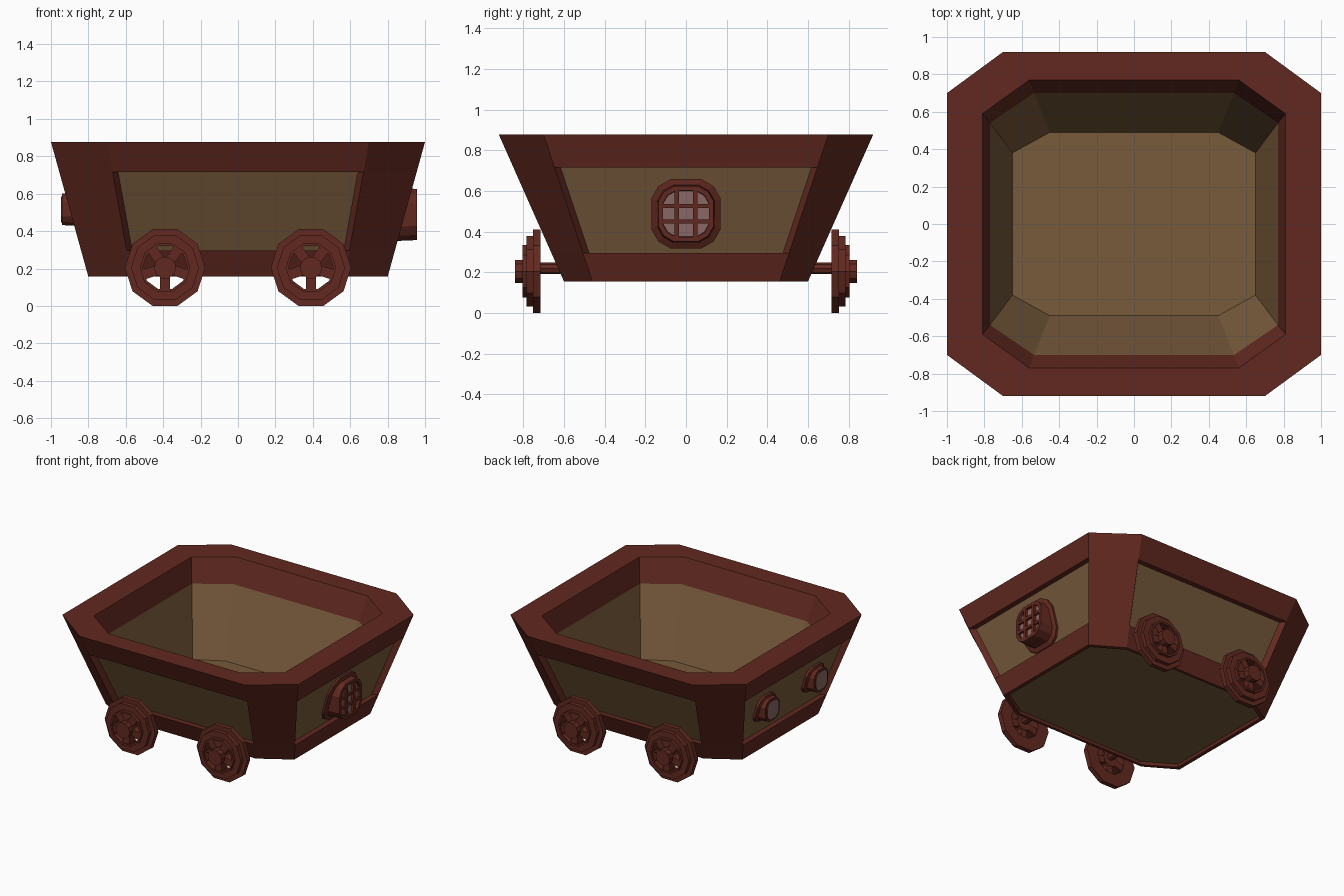
import bpy, bmesh
from math import sin, cos, pi
from mathutils import Vector, Matrix

if "Cube" in bpy.data.objects:
    bpy.data.objects.remove(bpy.data.objects["Cube"])


def material(name, color):
    m = bpy.data.materials.new(name)
    m.use_nodes = True
    m.diffuse_color = (*color, 1)
    m.node_tree.nodes["Principled BSDF"].inputs["Base Color"].default_value = (*color, 1)
    return m


RED = material("red brown frame", (0.122, 0.022, 0.014))
TAN = material("tan boards", (0.184, 0.103, 0.044))
GLASS = material("dusty glass", (0.25, 0.14, 0.125))


def finish(bm, name, mats):
    bmesh.ops.recalc_face_normals(bm, faces=bm.faces)
    mesh = bpy.data.meshes.new(name)
    bm.to_mesh(mesh)
    bm.free()
    for m in mats:
        mesh.materials.append(m)
    ob = bpy.data.objects.new(name, mesh)
    bpy.context.collection.objects.link(ob)
    return ob


def bridge(bm, a, b, mat=0):
    n = len(a)
    for i in range(n):
        j = (i + 1) % n
        bm.faces.new((a[i], a[j], b[j], b[i])).material_index = mat


def box(bm, center, size, turn=None):
    m = Matrix.Translation(center) @ Matrix.Diagonal((*size, 1))
    bmesh.ops.create_cube(bm, size=1, matrix=turn @ m if turn else m)


# Cart body: chamfered rectangular rings, each (half x, half y, corner x, corner y, z)
def octagon(bm, hx, hy, cx, cy, z):
    quarter = [(cx, -hy), (hx, -cy), (hx, cy), (cx, hy)]
    pts = quarter + [(-x, -y) for x, y in quarter]
    return [bm.verts.new((x, y, z)) for x, y in pts]


BOTTOM = Vector((0.80, 0.60, 0.57, 0.46))
TOP = Vector((1.00, 0.92, 0.70, 0.70))
Z0, Z1 = 0.156, 0.877


def outer(bm, z):
    return octagon(bm, *BOTTOM.lerp(TOP, (z - Z0) / (Z1 - Z0)), z)


bm = bmesh.new()
base = octagon(bm, *(BOTTOM * 0.965), Z0)
base_in = octagon(bm, *(BOTTOM * 0.955), Z0 + 0.02)
sill, low, high, top = [outer(bm, z) for z in (Z0, 0.296, 0.716, Z1)]
rim = octagon(bm, 0.81, 0.77, 0.56, 0.59, Z1)
band = octagon(bm, 0.77, 0.70, 0.535, 0.54, 0.703)
floor = octagon(bm, 0.65, 0.49, 0.45, 0.38, 0.215)
bm.faces.new(base_in[::-1]).material_index = 1
for a, b in ((base_in, base), (base, sill), (sill, low), (high, top), (top, rim), (rim, band)):
    bridge(bm, a, b)
bridge(bm, band, floor, 1)
bm.faces.new(floor).material_index = 1

# Corner posts and recessed side boards between them
for i in range(8):
    j = (i + 1) % 8
    quad = [low[i], low[j], high[j], high[i]]
    if i % 2 == 0:
        bm.faces.new(quad)
        continue
    dx, dy = (0.04, 0.03) if i % 4 == 1 else (0.03, 0.04)
    inner = []
    for v in quad:
        x, y, z = v.co
        inner.append(bm.verts.new((x - dx * (1 if x > 0 else -1), y - dy * (1 if y > 0 else -1), z)))
    bridge(bm, quad, inner)
    bm.faces.new(inner).material_index = 1
finish(bm, "cart_body", [RED, TAN])


# Lamps: rounded square housings following the wall slope at their base
def lamp(name, side, y, z, r, root, face, glass, grille=False):
    bm = bmesh.new()
    outline = []
    for q in range(4):
        for p in ((1, -0.45), (1, 0.45), (0.8, 0.8)):
            c, s = round(cos(q * pi / 2)), round(sin(q * pi / 2))
            outline.append((p[0] * c - p[1] * s, p[0] * s + p[1] * c))

    def ring(scale, x, slope=0.278):
        return [bm.verts.new((side * (x + slope * v * scale * r), y + u * scale * r, z + v * scale * r))
                for u, v in outline]

    rings = [ring(1, root - 0.08), ring(1, root), ring(0.83, root + 0.01),
             ring(0.8, face, 0), ring(0.67, face, 0), ring(0.66, glass, 0)]
    for a, b in zip(rings, rings[1:]):
        bridge(bm, a, b)
    bm.faces.new(rings[-1]).material_index = 1
    if grille:
        for o in (-0.045, 0.045):
            center_x = side * (face - 0.01)
            box(bm, (center_x, y + o, z), (0.02, 0.021, 1.36 * r))
            box(bm, (center_x, y, z + o * 0.85), (0.018, 1.36 * r, 0.021))
    finish(bm, name, [RED, GLASS])


lamp("barred_lamp", 1, 0, 0.488, 0.17, 0.868, 0.957, 0.938, True)
lamp("small_lamp_back", -1, 0.295, 0.516, 0.105, 0.88, 0.94, 0.947)
lamp("small_lamp_front", -1, -0.295, 0.516, 0.105, 0.88, 0.94, 0.947)

# Wheels: stepped ten-sided rim, five spokes and a hub
RIM = [(0.12, 0.715), (0.215, 0.715), (0.215, 0.752), (0.182, 0.752),
       (0.182, 0.783), (0.135, 0.783), (0.135, 0.805), (0.12, 0.805)]
HUB = [(0.06, 0.72), (0.06, 0.84)]
WHEEL_X, WHEEL_Z = 0.39, 0.205


def wheel(name, x, side):
    bm = bmesh.new()

    def ring(r, y):
        return [bm.verts.new((r * sin(pi / 10 + k * pi / 5), y, r * cos(pi / 10 + k * pi / 5)))
                for k in range(10)]

    rings = [ring(*p) for p in RIM]
    for a, b in zip(rings, rings[1:] + rings[:1]):
        bridge(bm, a, b)
    ends = [ring(*p) for p in HUB]
    bridge(bm, *ends)
    for e in ends:
        bm.faces.new(e)
    for k in range(5):
        box(bm, (0, 0.76, -0.088), (0.054, 0.075, 0.08), Matrix.Rotation(k * 2 * pi / 5, 4, "Y"))
    for v in bm.verts:
        v.co = (v.co.x + x, v.co.y * side, v.co.z * 0.205 / (0.215 * cos(pi / 10)) + WHEEL_Z)
    finish(bm, name, [RED])


for end, x in (("left", WHEEL_X), ("right", -WHEEL_X)):
    for face, side in (("front", -1), ("back", 1)):
        wheel(f"{face}_{end}_wheel", x, side)
        # Axle stub joining the wheel to the body
        bm = bmesh.new()
        place = Matrix.Translation((x, side * 0.645, 0.22)) @ Matrix.Rotation(pi / 2, 4, "X")
        bmesh.ops.create_cone(bm, cap_ends=True, segments=8, radius1=0.028, radius2=0.028,
                              depth=0.2, matrix=place)
        finish(bm, f"{face}_{end}_axle", [RED])
